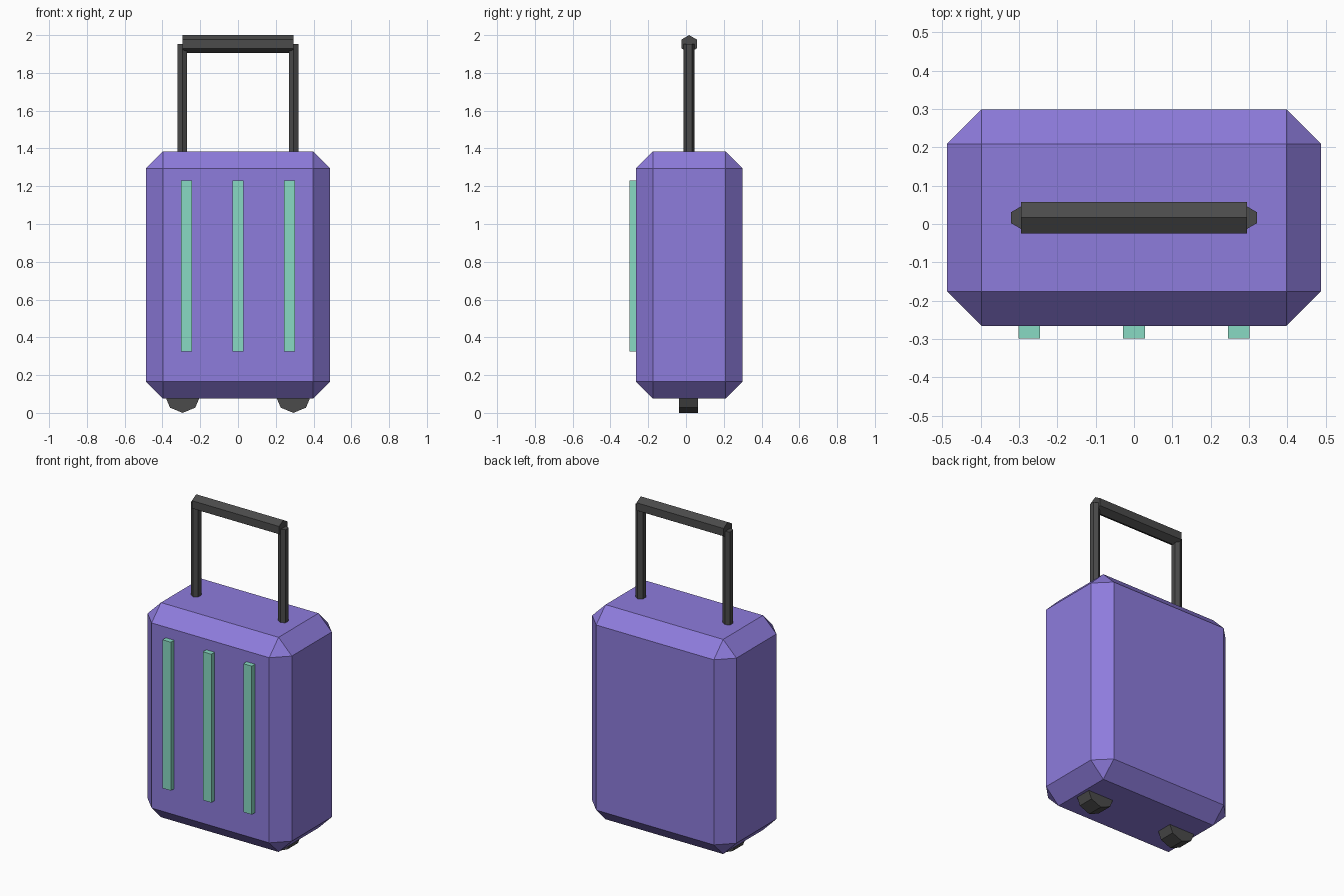
import bpy, bmesh, math
from mathutils import Matrix

if "Cube" in bpy.data.objects:
    bpy.data.objects.remove(bpy.data.objects["Cube"])

YC = 0.0165  # depth centre of case, handle and wheels


def material(name, rgb):
    m = bpy.data.materials.new(name)
    m.diffuse_color = (*rgb, 1)
    m.use_nodes = True
    m.node_tree.nodes["Principled BSDF"].inputs["Base Color"].default_value = m.diffuse_color
    return m


PURPLE = material("purple_shell", (0.27, 0.20, 0.72))
MINT = material("mint_trim", (0.25, 0.70, 0.55))
DARK = material("dark_grey", (0.07, 0.07, 0.07))


def finish(name, bm, loc, mat):
    me = bpy.data.meshes.new(name)
    bm.to_mesh(me)
    bm.free()
    me.materials.append(mat)
    ob = bpy.data.objects.new(name, me)
    ob.location = loc
    bpy.context.collection.objects.link(ob)
    return ob


def box(name, size, loc, mat, chamfer=0):
    bm = bmesh.new()
    bmesh.ops.create_cube(bm, size=1)
    bmesh.ops.scale(bm, vec=size, verts=bm.verts)
    if chamfer:
        bmesh.ops.bevel(bm, geom=bm.edges[:], offset=chamfer, segments=1,
                        affect='EDGES', profile=0.5)
    return finish(name, bm, loc, mat)


def prism(name, sides, radius, length, axis, loc, mat):
    # Regular prism along x, y or z; one corner points up (or to +y for z)
    bm = bmesh.new()
    bmesh.ops.create_cone(bm, cap_ends=True, segments=sides, radius1=radius,
                          radius2=radius, depth=length)
    # Put a corner exactly on +y
    bm.verts.ensure_lookup_table()
    v = max(bm.verts, key=lambda w: w.co.y).co
    rot = Matrix.Rotation(math.pi / 2 - math.atan2(v.y, v.x), 3, 'Z')
    if axis == 'x':
        rot = Matrix.Rotation(math.pi / 2, 3, 'Z') @ Matrix.Rotation(math.pi / 2, 3, 'X') @ rot
    elif axis == 'y':
        rot = Matrix.Rotation(math.pi / 2, 3, 'X') @ rot
    bmesh.ops.rotate(bm, cent=(0, 0, 0), matrix=rot, verts=bm.verts)
    return finish(name, bm, loc, mat)


# Chamfered case
box("case", (0.974, 0.565, 1.31), (0, YC, 0.73), PURPLE, 0.09)

# Raised front strips
for name, x in (("left", -0.273), ("middle", 0), ("right", 0.273)):
    box(name + "_strip", (0.057, 0.06, 0.906), (x, -0.268, 0.777), MINT)

# Handle posts and wheels
for name, s in (("left", -1), ("right", 1)):
    prism(name + "_handle_post", 6, 0.029, 0.60, 'z', (s * 0.295, YC, 1.653), DARK)
    prism(name + "_wheel", 8, 0.095, 0.10, 'y', (s * 0.293, YC - 0.003, 0.095), DARK)

# Handle grip
prism("handle_grip", 6, 0.047, 0.588, 'x', (0, YC, 1.953), DARK)
